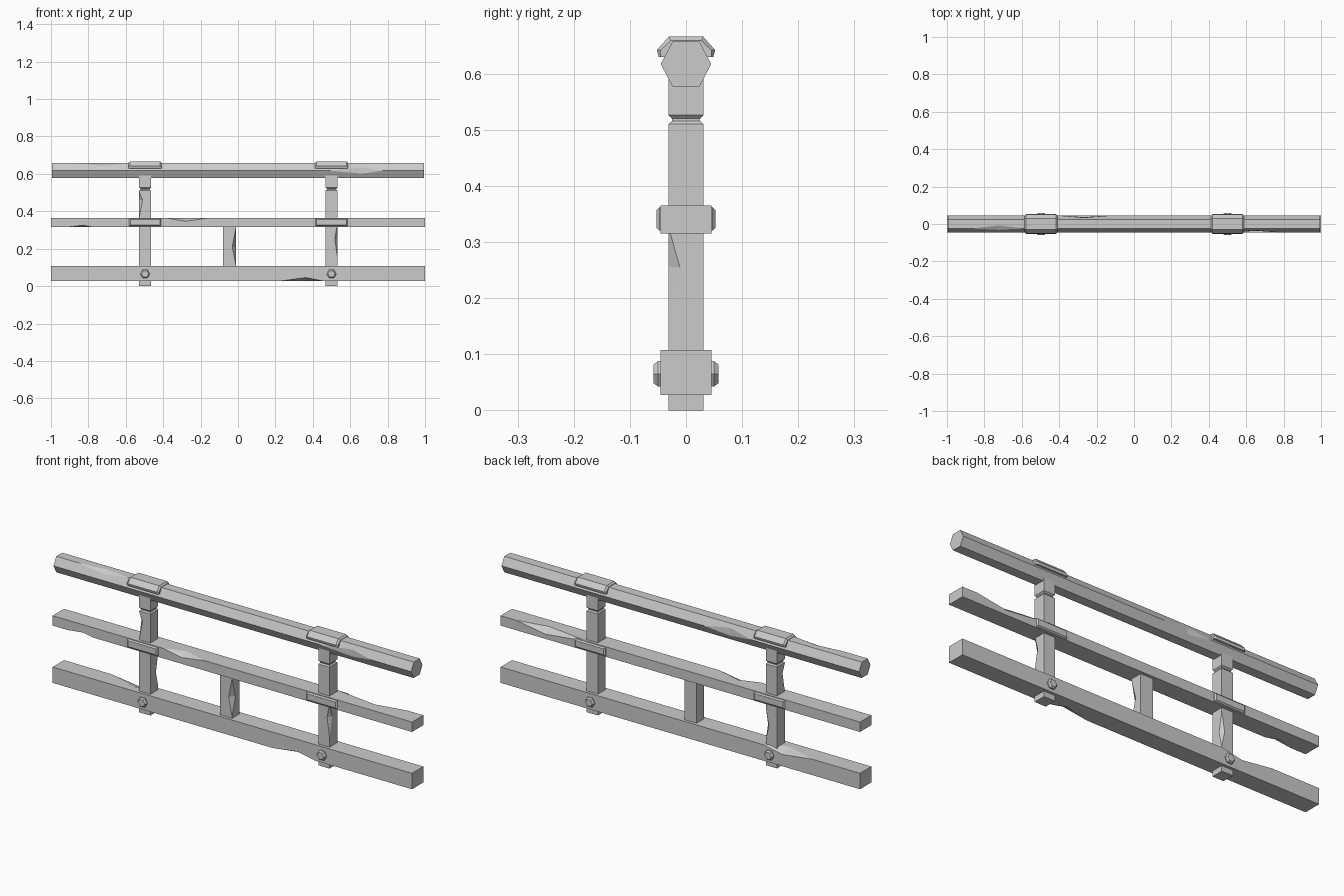
import bpy, bmesh
from math import cos, sin, pi
from mathutils import Vector

old = bpy.data.objects.get("Cube")
if old:
    bpy.data.objects.remove(old, do_unlink=True)

# One plain grey for the whole railing
grey = bpy.data.materials.new("plain_grey")
grey.use_nodes = True
colour = (0.6, 0.6, 0.6, 1)
grey.diffuse_color = colour
bsdf = next(n for n in grey.node_tree.nodes if n.type == 'BSDF_PRINCIPLED')
bsdf.inputs["Base Color"].default_value = colour
bsdf.inputs["Roughness"].default_value = 0.8


def finish(name, bm):
    bmesh.ops.recalc_face_normals(bm, faces=bm.faces)
    mesh = bpy.data.meshes.new(name)
    bm.to_mesh(mesh)
    bm.free()
    mesh.materials.append(grey)
    obj = bpy.data.objects.new(name, mesh)
    bpy.context.collection.objects.link(obj)
    return obj


def loft(name, rings):
    """Skin a closed solid through rings of points."""
    bm = bmesh.new()
    rows = [[bm.verts.new(p) for p in ring] for ring in rings]
    n = len(rows[0])
    for a, b in zip(rows, rows[1:]):
        for i in range(n):
            j = (i + 1) % n
            bm.faces.new((a[i], a[j], b[j], b[i]))
    bm.faces.new(rows[0][::-1])
    bm.faces.new(rows[-1])
    return finish(name, bm)


def square(x, z, hx, hy):
    return [(x + sx * hx, sy * hy, z)
            for sx, sy in ((-1, -1), (1, -1), (1, 1), (-1, 1))]


def beam(name, profile, half=1.0):
    """Run a (y, z) profile along x."""
    return loft(name, [[(x, y, z) for y, z in profile] for x in (-half, half)])


def chip(obj, start, end, deep_a, deep_b, outward):
    """Knock a faceted chip off an edge."""
    a, d, b, c = (Vector(p) for p in (start, end, deep_a, deep_b))
    out = Vector(outward)
    mid = (a + d) / 2
    nudge = out * 0.0007
    bm = bmesh.new()
    # extend the two cutting facets a little beyond the surface
    points = [a + nudge, d + nudge, b + (b - c) * 0.15 + (b - mid) * 0.05,
              c + (c - b) * 0.15 + (c - mid) * 0.05, mid + out * 0.05]
    for p in points:
        bm.verts.new(p)
    bmesh.ops.convex_hull(bm, input=bm.verts)
    cutter = finish("chip_cutter", bm)
    cutter.hide_render = True
    mod = obj.modifiers.new("chip", 'BOOLEAN')
    mod.operation = 'DIFFERENCE'
    mod.solver = 'EXACT'
    mod.object = cutter
    bpy.context.view_layer.objects.active = obj
    bpy.ops.object.modifier_apply(modifier=mod.name)
    bpy.data.objects.remove(cutter, do_unlink=True)


def chip_rail(obj, x0, xm, x1, y, z, dy, dz):
    """Chip an edge running along x; dy and dz point into the wood."""
    out = Vector((0, -dy, -dz)).normalized()
    chip(obj, (x0, y, z), (x1, y, z), (xm, y + dy, z), (xm, y, z + dz), out)


def chip_post(obj, z0, zm, z1, x, y, dx, dy):
    """Chip an upright edge; dx and dy point into the wood."""
    out = Vector((-dx, -dy, 0)).normalized()
    chip(obj, (x, y, z0), (x, y, z1), (x + dx, y, zm), (x, y + dy, zm), out)


def box_profile(hy, z0, z1):
    return [(-hy, z0), (hy, z0), (hy, z1), (-hy, z1)]


# Horizontal rails
W = 0.045
low = beam("bottom_rail", box_profile(W, 0.027, 0.107))
mid = beam("middle_rail", box_profile(W, 0.315, 0.365))
top = beam("top_rail", [(-W, 0.617), (-0.024, 0.577), (0.024, 0.577),
                        (W, 0.617), (0.024, 0.657), (-0.024, 0.657)], 0.995)

chip_rail(low, 0.22, 0.36, 0.46, -W, 0.027, 0.035, 0.018)
chip_rail(low, -0.74, -0.57, -0.46, W, 0.107, -0.05, -0.02)
chip_rail(mid, -0.92, -0.83, -0.77, -W, 0.315, 0.03, 0.01)
chip_rail(mid, -0.39, -0.28, -0.15, -W, 0.365, 0.035, -0.018)
chip_rail(mid, 0.5, 0.75, 0.92, W, 0.365, -0.03, -0.025)

# Shallow chips along the hexagonal rail
chip(top, (-0.88, -0.024, 0.657), (-0.58, -0.024, 0.657),
     (-0.72, -0.008, 0.657), (-0.72, -0.031, 0.644), (0, -0.5, 0.87))
chip(top, (0.48, -W, 0.617), (0.78, -W, 0.617),
     (0.66, -0.036, 0.633), (0.66, -0.037, 0.603), (0, -1, 0))
chip(top, (-0.4, W, 0.617), (-0.12, W, 0.617),
     (-0.27, 0.034, 0.636), (-0.27, 0.037, 0.603), (0, 1, 0))

# Posts with a groove near the top
H = 0.031
posts = {}
for side, x in (("right", -0.497), ("left", 0.5)):
    levels = ((0, H), (0.51, H), (0.516, 0.025), (0.52, 0.025),
              (0.526, H), (0.6, H))
    posts[side] = loft(side + "_post", [square(x, z, h, h) for z, h in levels])
chip_post(posts["left"], 0.15, 0.255, 0.33, 0.531, -H, -0.013, 0.019)
chip_post(posts["right"], 0.36, 0.46, 0.508, -0.528, -H, 0.017, 0.017)
chip_post(posts["right"], 0.12, 0.2, 0.3, -0.466, H, -0.016, -0.017)

# Short strut between the lower rails
strut = loft("short_strut", [square(-0.046, z, 0.034, 0.03) for z in (0.1, 0.32)])
chip_post(strut, 0.11, 0.21, 0.31, -0.012, -0.03, -0.018, 0.025)


def rectangle(x, y, z, hx, hz):
    return [(x - hx, y, z - hz), (x + hx, y, z - hz),
            (x + hx, y, z + hz), (x - hx, y, z + hz)]


def hexagon(x, y, z, r):
    return [(x + r * cos(i * pi / 3), y, z + r * sin(i * pi / 3))
            for i in range(6)]


# Saddle plates, side plates and bolts at each post
for side, x in (("right", -0.497), ("left", 0.5)):
    def saddle_ring(px, grow):
        return [(px, -0.045 - grow * 0.4, 0.63), (px, -0.043 - grow, 0.642),
                (px, -0.026 - grow * 0.5, 0.657 + grow),
                (px, 0.026 + grow * 0.5, 0.657 + grow),
                (px, 0.043 + grow, 0.642), (px, 0.045 + grow * 0.4, 0.63)]
    loft(side + "_saddle_plate",
         [saddle_ring(x + px, g) for px, g in
          ((-0.088, 0.002), (-0.08, 0.009), (0.08, 0.009), (0.088, 0.002))])
    for face, s in (("front", -1), ("back", 1)):
        tag = side + "_" + face
        loft(tag + "_side_plate",
             [rectangle(x, s * y, 0.341, hx, hz) for y, hx, hz in
              ((0.04, 0.086, 0.021), (0.047, 0.086, 0.021), (0.053, 0.079, 0.015))])
        loft(tag + "_bolt",
             [hexagon(x, s * y, 0.065, r) for y, r in
              ((0.04, 0.026), (0.05, 0.026), (0.058, 0.019))])
